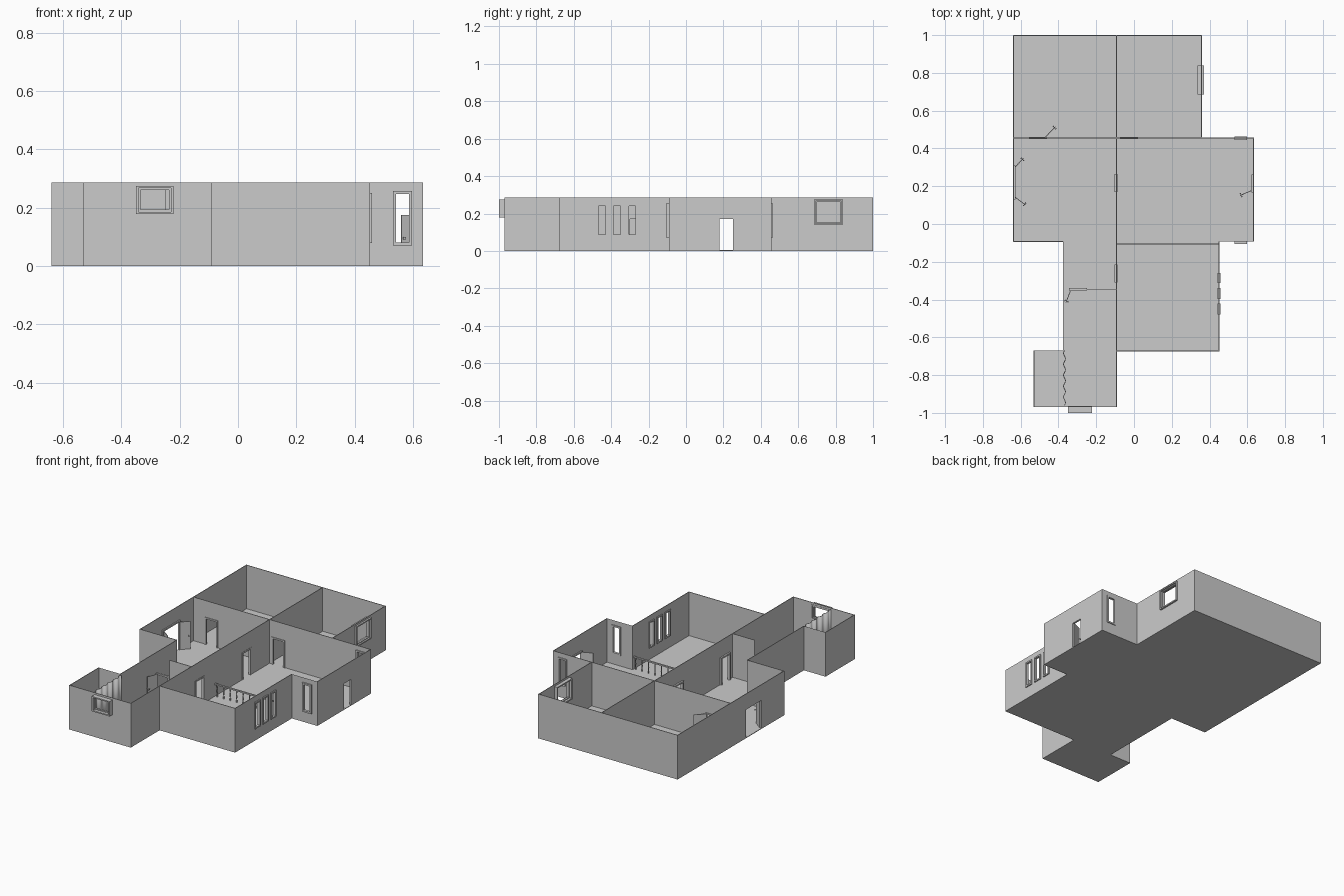
import bpy, bmesh, math
from mathutils import Vector, Matrix

if "Cube" in bpy.data.objects:
    bpy.data.objects.remove(bpy.data.objects["Cube"])

H, T = 0.287, 0.004          # wall height and thickness


def finish(name, bm):
    me = bpy.data.meshes.new(name)
    bm.to_mesh(me)
    bm.free()
    ob = bpy.data.objects.new(name, me)
    bpy.context.collection.objects.link(ob)
    return ob


def add_box(bm, lo, hi, mat=Matrix()):
    lo, hi = Vector(lo), Vector(hi)
    m = mat @ Matrix.Translation((lo + hi) / 2) @ Matrix.Diagonal((*(hi - lo), 1))
    bmesh.ops.create_cube(bm, size=1, matrix=m)


def slab(bm, axis, pos, depth, a, b, z0, z1):
    """Box running along an axis from a to b, centred on pos across it."""
    p, q = pos - depth / 2, pos + depth / 2
    if axis == 'x':
        add_box(bm, (a, p, z0), (b, q, z1))
    else:
        add_box(bm, (p, a, z0), (q, b, z1))


def pieces(a, b, holes):
    """Rectangles of a wall left around its openings."""
    out, s = [], a
    for h0, h1, z0, z1 in sorted(holes):
        out.append((s, h0, 0, H))
        if z0 > 0:
            out.append((h0, h1, 0, z0))
        if z1 < H:
            out.append((h0, h1, z1, H))
        s = h1
    return out + [(s, b, 0, H)]


def wall(name, axis, pos, a, b, holes=()):
    bm = bmesh.new()
    for r in pieces(a, b, holes):
        slab(bm, axis, pos, T, *r)
    finish(name, bm)


def sheet(name, y, a, b, facing, holes=()):
    """One-sided wall sheet along x."""
    bm = bmesh.new()
    for x0, x1, z0, z1 in pieces(a, b, holes):
        c = [(x0, y, z0), (x1, y, z0), (x1, y, z1), (x0, y, z1)]
        bm.faces.new([bm.verts.new(p) for p in (c if facing < 0 else c[::-1])])
    finish(name, bm)


def frame(name, axis, pos, depth, a, b, z0, z1, t=0.01, sill=True):
    bm = bmesh.new()
    slab(bm, axis, pos, depth, a, a + t, z0, z1)
    slab(bm, axis, pos, depth, b - t, b, z0, z1)
    slab(bm, axis, pos, depth, a + t, b - t, z1 - t, z1)
    if sill:
        slab(bm, axis, pos, depth, a + t, b - t, z0, z0 + t)
    finish(name, bm)


def leaf(name, hinge, end, h=0.175):
    """Open door leaf with a knob bar near its free edge."""
    d = Vector((end[0] - hinge[0], end[1] - hinge[1], 0))
    m = Matrix.Translation((*hinge, 0)) @ Matrix.Rotation(math.atan2(d.y, d.x), 4, 'Z')
    L = d.length
    bm = bmesh.new()
    add_box(bm, (0, -0.002, 0.006), (L, 0.002, h), m)
    add_box(bm, (L - 0.009, -0.009, 0.093), (L - 0.006, 0.009, 0.097), m)
    for s in (-0.009, 0.009):
        add_box(bm, (L - 0.012, s - 0.002, 0.091), (L - 0.003, s + 0.002, 0.099), m)
    finish(name, bm)


# Floor: one outline covering all rooms
outline = [(-0.64, 1), (-0.64, -0.092), (-0.375, -0.092), (-0.375, -0.67),
           (-0.532, -0.67), (-0.532, -0.97), (-0.09, -0.97), (-0.09, -0.675),
           (0.452, -0.675), (0.452, -0.092), (0.635, -0.092), (0.635, 0.457),
           (0.36, 0.457), (0.36, 1)]
bm = bmesh.new()
f = bm.faces.new([bm.verts.new((x, y, 0)) for x, y in outline])
ext = bmesh.ops.extrude_face_region(bm, geom=[f])
bmesh.ops.translate(bm, vec=(0, 0, 0.004),
                    verts=[v for v in ext['geom'] if isinstance(v, bmesh.types.BMVert)])
bmesh.ops.recalc_face_normals(bm, faces=bm.faces)
finish("floor", bm)

# Openings: (start, end, bottom, top)
tall = (0.532, 0.597, 0.07, 0.257)
front_win = (-0.35, -0.222, 0.178, 0.275)
back_win = (0.685, 0.84, 0.14, 0.275)
trio = [(-0.478, -0.422, 0.078, 0.25), (-0.396, -0.34, 0.078, 0.25), (-0.313, -0.26, 0.078, 0.25)]
back_left_door = (-0.555, -0.46, 0, 0.18)
back_right_door = (-0.075, 0.02, 0, 0.18)
middle_door = (0.17, 0.265, 0, 0.18)
hall_door = (-0.31, -0.215, 0, 0.18)
east_door = (0.168, 0.262, 0, 0.18)
double_door = (0.13, 0.31, 0, 0.195)

# Walls along x
wall("back_wall", 'x', 0.998, -0.64, 0.36)
wall("cross_wall", 'x', 0.455, -0.64, 0.635, [back_left_door, back_right_door, tall])
wall("left_room_front_wall", 'x', -0.092, -0.64, -0.375)
wall("front_room_wall", 'x', -0.673, -0.09, 0.452)
wall("hall_front_wall", 'x', -0.968, -0.532, -0.09, [front_win])
wall("hall_partition", 'x', -0.345, -0.25, -0.092)
sheet("right_room_front_wall", -0.094, 0.45, 0.635, -1, [tall])
sheet("alcove_back_wall", -0.67, -0.532, -0.375, 1)

# Walls along y
wall("left_wall", 'y', -0.638, -0.092, 1, [double_door])
wall("spine_wall", 'y', -0.092, -0.97, 1, [hall_door, middle_door])
wall("hall_left_wall", 'y', -0.375, -0.67, -0.092)
wall("alcove_left_wall", 'y', -0.53, -0.97, -0.67)
wall("front_room_right_wall", 'y', 0.45, -0.675, -0.092, trio)
wall("right_wall", 'y', 0.633, -0.092, 0.457, [east_door])
wall("back_room_right_wall", 'y', 0.358, 0.455, 1, [back_win])

# Window frames
frame("front_window_outer", 'x', -0.982, 0.035, *front_win, t=0.008)
frame("front_window_inner", 'x', -0.975, 0.012, -0.342, -0.23, 0.186, 0.267, t=0.007)
frame("back_window_outer", 'y', 0.353, 0.036, *back_win, t=0.008)
frame("back_window_inner", 'y', 0.355, 0.012, 0.693, 0.832, 0.148, 0.267, t=0.005)
frame("right_window_front", 'x', -0.097, 0.016, *tall)
frame("right_window_back", 'x', 0.454, 0.016, *tall)
for i, w in enumerate(trio):
    frame(f"front_room_window_{i + 1}", 'y', 0.451, 0.016, *w, t=0.009)

# Door frames
frame("back_left_door_frame", 'x', 0.455, 0.012, *back_left_door, sill=False)
frame("back_right_door_frame", 'x', 0.455, 0.012, *back_right_door, sill=False)
frame("hall_door_frame", 'x', -0.345, 0.012, -0.345, -0.25, 0, 0.18, sill=False)
frame("middle_door_frame", 'y', -0.096, 0.016, *middle_door, sill=False)
frame("front_room_door_frame", 'y', -0.096, 0.016, *hall_door, sill=False)
frame("east_door_frame", 'y', 0.629, 0.012, *east_door, sill=False)
frame("double_door_frame", 'y', -0.634, 0.012, *double_door, sill=False)

# Open door leaves
leaf("back_left_door", (-0.468, 0.461), (-0.415, 0.515))
leaf("hall_door", (-0.335, -0.35), (-0.36, -0.415))
leaf("east_door", (0.624, 0.178), (0.56, 0.15))
leaf("double_door_a", (-0.629, 0.302), (-0.585, 0.348), 0.185)
leaf("double_door_b", (-0.629, 0.142), (-0.573, 0.1), 0.185)

# Railing between the two right-hand rooms: turned balusters and a handrail
bm = bmesh.new()
profile = [(0.004, 0.004), (0.004, 0.016), (0.0022, 0.022), (0.0045, 0.04),
           (0.0022, 0.06), (0.004, 0.066), (0.004, 0.079)]
N, SEG = 12, 8
for i in range(N):
    x = -0.075 + i * 0.51 / (N - 1)
    rings = [[bm.verts.new((x + r * math.cos(k * math.tau / SEG),
                            -0.105 + r * math.sin(k * math.tau / SEG), z))
              for k in range(SEG)] for r, z in profile]
    for lo, hi in zip(rings, rings[1:]):
        for k in range(SEG):
            j = (k + 1) % SEG
            bm.faces.new((lo[k], lo[j], hi[j], hi[k]))
slab(bm, 'x', -0.105, 0.01, -0.09, 0.45, 0.079, 0.087)
finish("railing", bm)

# Curtain closing the alcove
bm = bmesh.new()
rows = []
for i in range(61):
    y = -0.96 + 0.29 * i / 60
    x = -0.368 + 0.005 * math.sin(i / 60 * math.tau * 5)
    rows.append((bm.verts.new((x, y, 0.008)), bm.verts.new((x, y, 0.28))))
for (a, b), (c, d) in zip(rows, rows[1:]):
    bm.faces.new((a, c, d, b)).smooth = True
curtain = finish("curtain", bm)
mod = curtain.modifiers.new("thickness", 'SOLIDIFY')
mod.thickness, mod.offset = 0.004, 0
